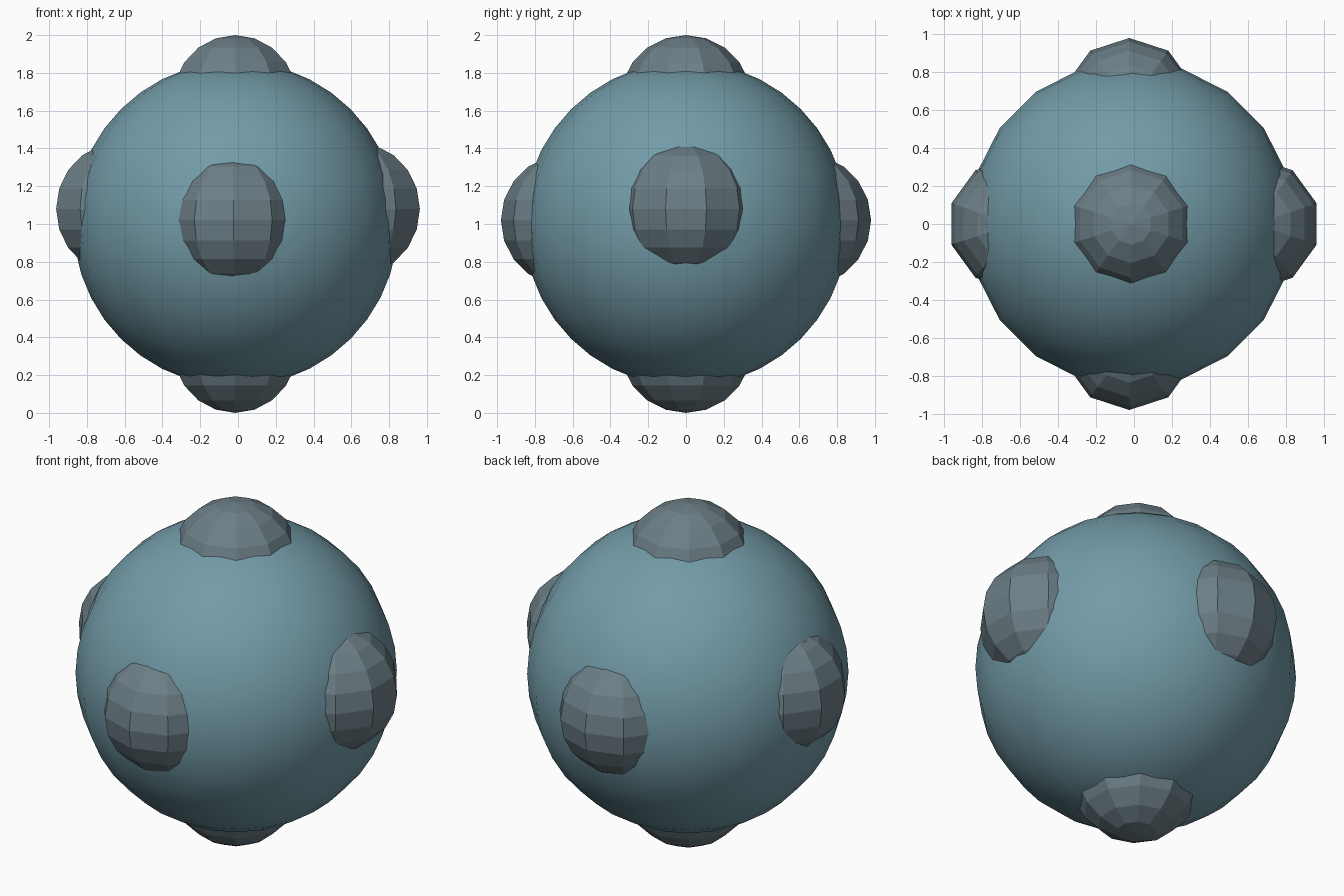
import bpy

if "Cube" in bpy.data.objects:
    bpy.data.objects.remove(bpy.data.objects["Cube"])


def material(name, rgb):
    m = bpy.data.materials.new(name)
    m.diffuse_color = (*rgb, 1)
    m.use_nodes = True
    m.node_tree.nodes["Principled BSDF"].inputs["Base Color"].default_value = m.diffuse_color
    return m


body_mat = material("body_blue", (0.17, 0.33, 0.39))
knob_mat = material("knob_grey_blue", (0.15, 0.21, 0.24))


def ball(name, centre, radius, segments, rings, mat):
    bpy.ops.mesh.primitive_uv_sphere_add(
        segments=segments, ring_count=rings, radius=radius, location=centre)
    ob = bpy.context.object
    ob.name = name
    ob.data.materials.append(mat)
    return ob


# Large smooth body
ball("body", (-0.012, 0, 1), 0.86, 20, 20, body_mat)
bpy.ops.object.shade_smooth()

# Six low-poly knobs, half sunk into the body
R = 0.35
knobs = {
    "top_knob": (-0.015, 0, 2 - R),
    "bottom_knob": (-0.015, 0, R),
    "left_knob": (-0.63, 0, 1.08),
    "right_knob": (0.63, 0, 1.08),
    "front_knob": (-0.025, -0.63, 1.02),
    "back_knob": (-0.025, 0.63, 1.02),
}
for name, centre in knobs.items():
    ball(name, centre, R, 10, 10, knob_mat)
    bpy.ops.object.shade_flat()
